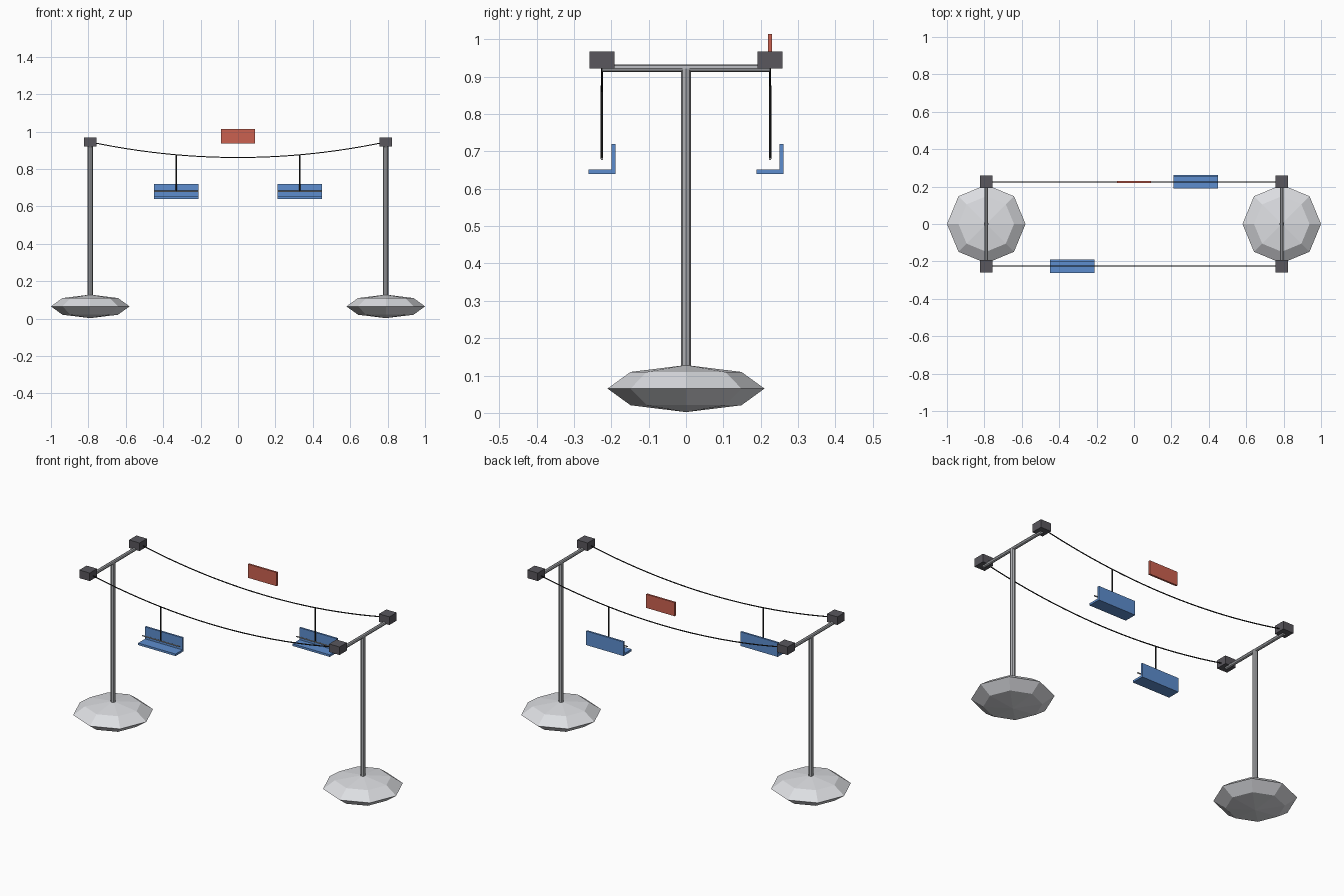
import bpy
import math
from mathutils import Vector

cube = bpy.data.objects.get("Cube")
if cube:
    bpy.data.objects.remove(cube, do_unlink=True)


def material(name, rgb):
    mat = bpy.data.materials.new(name)
    mat.use_nodes = True
    mat.diffuse_color = (*rgb, 1)
    mat.node_tree.nodes["Principled BSDF"].inputs["Base Color"].default_value = (*rgb, 1)
    return mat


SNOW = material("pale grey", (0.72, 0.73, 0.76))
STEEL = material("steel grey", (0.42, 0.43, 0.45))
DARK = material("dark grey", (0.10, 0.095, 0.11))
CABLE = material("cable black", (0.02, 0.02, 0.02))
BLUE = material("seat blue", (0.11, 0.27, 0.62))
RED = material("sign red", (0.6, 0.12, 0.08))


def finish(name, mat):
    obj = bpy.context.object
    obj.name = name
    obj.data.materials.append(mat)
    return obj


def box(name, loc, size, mat):
    bpy.ops.mesh.primitive_cube_add(size=1, location=loc)
    obj = finish(name, mat)
    obj.scale = size
    return obj


def rod(name, start, end, radius, mat, sides=8):
    a, b = Vector(start), Vector(end)
    bpy.ops.mesh.primitive_cylinder_add(vertices=sides, radius=radius,
                                        depth=(b - a).length, location=(a + b) / 2)
    obj = finish(name, mat)
    obj.rotation_euler = (b - a).to_track_quat('Z', 'Y').to_euler()
    return obj


TOWER_X, LINE_Y = 0.79, 0.225
PULLEY_Z, SAG = 0.944, 0.083


def cable_height(x):
    return PULLEY_Z - SAG * (1 - (x / TOWER_X) ** 2)


# Towers: faceted mound, post, cross arm and pulley blocks
for side, x in (("right", -TOWER_X), ("left", TOWER_X)):
    bpy.ops.mesh.primitive_uv_sphere_add(segments=8, ring_count=4, radius=1,
                                         location=(x, 0, 0.065))
    finish(side + "_mound", SNOW).scale = (0.21, 0.21, 0.063)
    rod(side + "_post", (x, 0, 0.07), (x, 0, 0.922), 0.0135, STEEL)
    rod(side + "_cross_arm", (x, -LINE_Y, 0.922), (x, LINE_Y, 0.922), 0.01, STEEL)
    for end, y in (("front", -LINE_Y), ("back", LINE_Y)):
        box(f"{side}_{end}_pulley", (x, y, PULLEY_Z), (0.066, 0.066, 0.046), DARK)

# Sagging cables
for end, y in (("front", -LINE_Y), ("back", LINE_Y)):
    curve = bpy.data.curves.new(end + "_cable", 'CURVE')
    curve.dimensions = '3D'
    curve.bevel_depth = 0.003
    curve.bevel_resolution = 1
    spline = curve.splines.new('POLY')
    steps = 24
    spline.points.add(steps)
    for i, point in enumerate(spline.points):
        x = TOWER_X * (2 * i / steps - 1)
        point.co = (x, y, cable_height(x), 1)
    curve.materials.append(CABLE)
    cable = bpy.data.objects.new(end + "_cable", curve)
    bpy.context.collection.objects.link(cable)

# Chairs: hanger, lap bar, seat and backrest, all facing the front
for end, x, y in (("front", -0.33, -LINE_Y), ("back", 0.33, LINE_Y)):
    rod(end + "_hanger", (x, y, 0.68), (x, y, cable_height(x)), 0.0035, CABLE)
    rod(end + "_lap_bar", (x - 0.118, y, 0.68), (x + 0.118, y, 0.68), 0.0035, STEEL)
    box(end + "_seat", (x, y, 0.6455), (0.236, 0.073, 0.012), BLUE)
    box(end + "_backrest", (x, y + 0.031, 0.68), (0.236, 0.011, 0.08), BLUE)

# Sign above the back cable
box("sign", (0, LINE_Y, 0.975), (0.18, 0.011, 0.078), RED)
